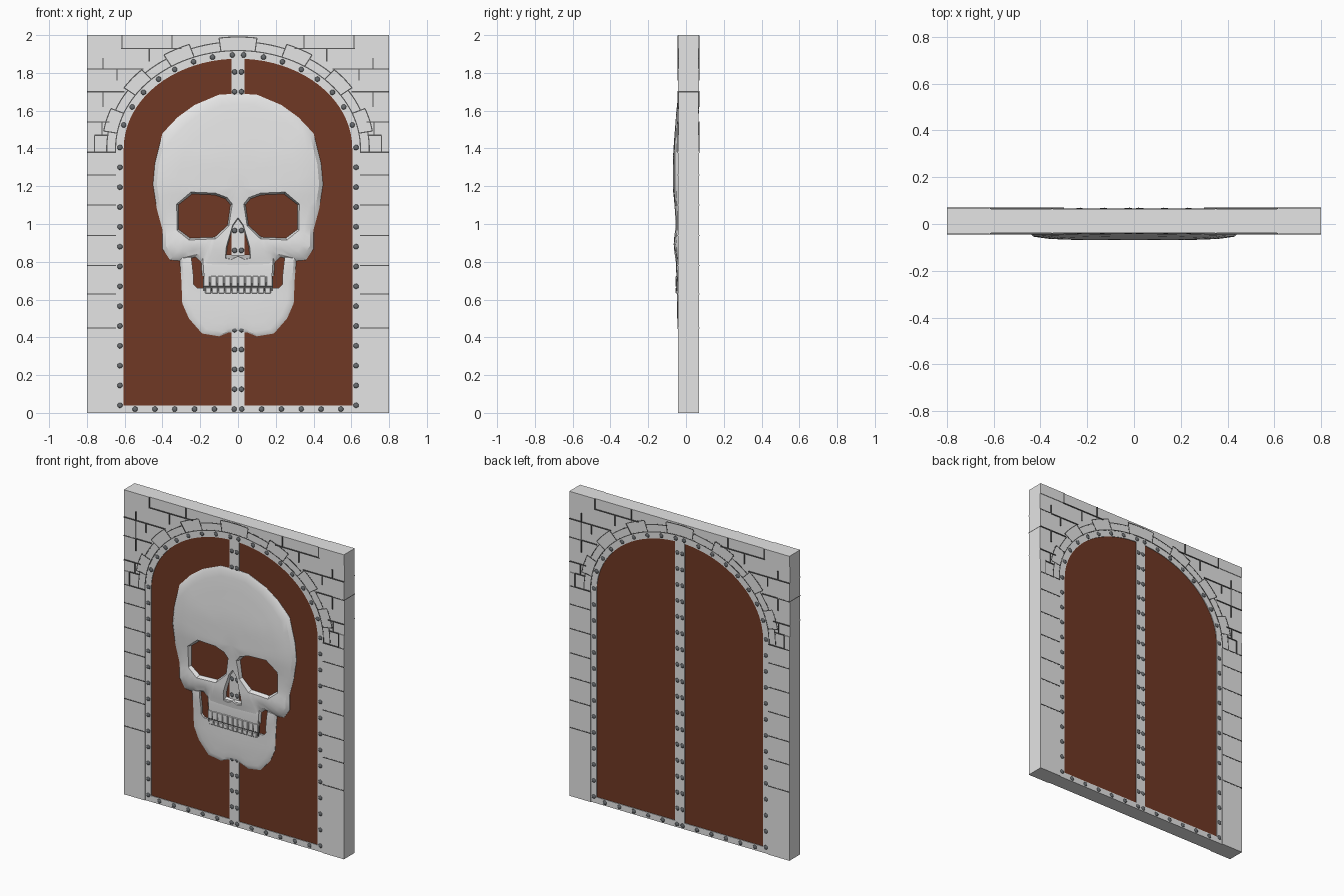
import bpy, bmesh, math
from mathutils import Vector, Matrix

cube = bpy.data.objects.get("Cube")
if cube:
    bpy.data.objects.remove(cube, do_unlink=True)


def material(name, rgb):
    m = bpy.data.materials.new(name)
    m.use_nodes = True
    m.diffuse_color = (*rgb, 1)
    m.node_tree.nodes["Principled BSDF"].inputs["Base Color"].default_value = (*rgb, 1)
    return m


STONE = material("pale stone", (0.78, 0.78, 0.78))
TRIM = material("pale metal trim", (0.78, 0.78, 0.78))
BONE = material("bone white", (0.8, 0.8, 0.8))
WOOD = material("dark red wood", (0.16, 0.04, 0.018))
IRON = material("dark iron", (0.14, 0.15, 0.16))
JOINT = material("dark joint", (0.1, 0.1, 0.1))


def finish(name, bm, mat, smooth=None):
    bmesh.ops.recalc_face_normals(bm, faces=bm.faces)
    me = bpy.data.meshes.new(name)
    bm.to_mesh(me)
    bm.free()
    ob = bpy.data.objects.new(name, me)
    bpy.context.collection.objects.link(ob)
    me.materials.append(mat)
    if smooth:
        shade(ob, smooth)
    return ob


def shade(ob, degrees):
    bpy.ops.object.select_all(action='DESELECT')
    ob.select_set(True)
    bpy.context.view_layer.objects.active = ob
    bpy.ops.object.shade_smooth_by_angle(angle=math.radians(degrees))


def add_box(bm, x0, x1, y0, y1, z0, z1):
    mid = Vector((x0 + x1, y0 + y1, z0 + z1)) / 2
    size = Matrix.Diagonal((x1 - x0, y1 - y0, z1 - z0, 1))
    bmesh.ops.create_cube(bm, size=1, matrix=Matrix.Translation(mid) @ size)


def prism(name, pts, y0, y1, mat, front_scale=1):
    """Extrude an xz outline along y; the front end may be wider."""
    bm = bmesh.new()
    c = sum((Vector(p) for p in pts), Vector((0, 0))) / len(pts)
    loops = []
    for y, s in ((y0, front_scale), (y1, 1)):
        scaled = [c + (Vector(p) - c) * s for p in pts]
        loops.append([bm.verts.new((p.x, y, p.y)) for p in scaled])
    for loop in loops:
        bm.faces.new(loop)
    for i in range(len(pts)):
        j = (i + 1) % len(pts)
        bm.faces.new((loops[0][i], loops[0][j], loops[1][j], loops[1][i]))
    return finish(name, bm, mat)


def cut(ob, cutter):
    mod = ob.modifiers.new("cut", 'BOOLEAN')
    mod.operation, mod.solver, mod.object = 'DIFFERENCE', 'EXACT', cutter
    bpy.context.view_layer.update()
    dg = bpy.context.evaluated_depsgraph_get()
    me = bpy.data.meshes.new_from_object(ob.evaluated_get(dg))
    ob.modifiers.clear()
    ob.data = me
    bpy.data.objects.remove(cutter, do_unlink=True)


SPRING = 1.4


def on_arch(t, off=0):
    return ((0.645 + off) * math.cos(t), SPRING + (0.515 + off) * math.sin(t))


def arch(off, bottom, steps=40):
    pts = [on_arch(math.pi * i / steps, off) for i in range(steps + 1)]
    return [(pts[0][0], bottom)] + pts + [(pts[-1][0], bottom)]


# Wall with arched opening
bm = bmesh.new()
add_box(bm, -0.8, 0.8, -0.039, 0.065, 0, 2)
wall = finish("stone_wall", bm, STONE)
cut(wall, prism("opening_cutter", arch(0, -0.1), -0.2, 0.2, STONE))

# Raised jambs and corner stones
bm = bmesh.new()
for s in (-1, 1):
    for inner, z0, z1 in ((0.645, 0, 1.38), (0.615, 1.93, 2), (0.76, 1.38, 1.47), (0.715, 1.7, 1.82)):
        add_box(bm, min(s * inner, s * 0.8), max(s * inner, s * 0.8), -0.043, 0.069, z0, z1)
finish("raised_stones", bm, STONE)

# Stone joints, running through to the back
bm = bmesh.new()


def joint(p, q, proud=0.0):
    p, q = Vector(p), Vector(q)
    d = q - p
    m = (p + q) / 2
    mat = (Matrix.Translation((m.x, 0.013, m.y)) @ Matrix.Rotation(-math.atan2(d.y, d.x), 4, 'Y')
           @ Matrix.Diagonal((d.length, 0.106 + proud, 0.006, 1)))
    bmesh.ops.create_cube(bm, size=1, matrix=mat)


LEVEL = ((1.93, 0.3, 0.62), (1.82, 0.5, 0.8), (1.7, 0.6, 0.8), (1.54, 0.68, 0.8), (1.47, 0.69, 0.76))
UPRIGHT = ((0.615, 1.93, 2), (0.35, 1.93, 2), (0.47, 1.86, 1.93), (0.64, 1.76, 1.82),
           (0.715, 1.82, 1.88), (0.715, 1.62, 1.7), (0.72, 1.47, 1.54), (0.76, 1.38, 1.47))
BREAKS = [math.radians(a) for a in (-2, 9, 21, 33, 45, 57, 69, 82)]
for s in (-1, 1):
    for z, x0, x1 in LEVEL:
        joint((s * x0, z), (s * x1, z), 0.009)
    for x, z0, z1 in UPRIGHT:
        joint((s * x, z0), (s * x, z1 - 0.001), 0.009)
    for z in (0.45, 0.63, 0.78, 0.94, 1.1, 1.26, 1.38):
        joint((s * 0.647, z), (s * 0.799, z), 0.009)
    # Arch stones with alternating lengths
    for i, a in enumerate(BREAKS):
        b = BREAKS[i + 1] if i < len(BREAKS) - 1 else math.pi / 2
        off = 0.05 if i % 2 == 0 else 0.075
        x, z = on_arch(a, 0.003)
        x2, z2 = on_arch(a, 0.075 if i else 0.05)
        joint((s * x, z), (s * x2, z2))
        for k in range(4):
            for o in (0.003, off):
                p, q = (on_arch(a + (b - a) * (k + e) / 4, o) for e in (0, 1))
                joint((s * p[0], p[1]), (s * q[0], q[1]))
finish("stone_joints", bm, JOINT)

# Door leaf, frame and centre strip
prism("door_panel", arch(-0.02, 0.01), -0.034, 0.06, WOOD)
frame = prism("door_frame", arch(0, 0), -0.038, 0.064, TRIM)
cut(frame, prism("frame_cutter", arch(-0.04, 0.04), -0.2, 0.2, TRIM))
bm = bmesh.new()
add_box(bm, -0.035, 0.035, -0.038, 0.064, 0.02, 1.89)
finish("centre_strip", bm, TRIM)

# Rivets on both faces
spots = [(s * 0.625, 0.04 + 0.105 * i) for s in (-1, 1) for i in range(14)]
spots += [(s * (0.02 + 0.105 * i), 0.02) for s in (-1, 1) for i in range(6)]
spots += [(s * 0.018, 0.125 + 0.105 * i) for s in (-1, 1) for i in range(17)]
for x in (0.03, 0.135, 0.235, 0.335, 0.42, 0.5, 0.56, 0.605):
    z = SPRING + 0.495 * math.sqrt(1 - (x / 0.625) ** 2)
    spots += [(x, z), (-x, z)]
bm = bmesh.new()
for x, z in spots:
    for y in (-0.038, 0.064):
        bmesh.ops.create_icosphere(bm, subdivisions=2, radius=0.014, matrix=Matrix.Translation((x, y, z))
                                   @ Matrix.Diagonal((1, 0.4, 1, 1)))
finish("rivets", bm, IRON, 60)


# Skull relief: outline shrunk in rings, raised by a height profile
def ramp(table, v):
    for (a, p), (b, q) in zip(table, table[1:]):
        if v <= b:
            return p + (q - p) * max(0, (v - a) / (b - a))
    return table[-1][1]


RELIEF = ((0.4, 0.01), (0.55, 0.014), (0.66, 0.014), (0.72, 0.018), (0.8, 0.022), (0.89, 0.033),
          (0.97, 0.02), (1.08, 0.022), (1.18, 0.033), (1.35, 0.033), (1.6, 0.018), (1.7, 0.012))
EDGE = ((0, 1), (0.5, 1), (0.8, 0.85), (0.955, 0.55), (1, 0))


def relief(name, half, centre, low):
    pts = half + [(-x, z) for x, z in reversed(half) if x > 0]
    pts = [Vector(p) for p in pts]
    pts = [a.lerp(b, f) for a, b in zip(pts, pts[1:] + pts[:1]) for f in (0, 0.5)]
    c = Vector(centre)
    bm = bmesh.new()
    rings = []
    for s in (None, 1, 0.955, 0.88, 0.8, 0.7, 0.6, 0.45, 0.3, 0.15):
        ring = []
        for p in pts:
            q = c + (p - c) * (s or 1)
            y = -0.03 if s is None else -0.036 - low * ramp(RELIEF, q.y) * ramp(EDGE, s)
            ring.append(bm.verts.new((q.x, y, q.y)))
        rings.append(ring)
    n = len(pts)
    for a, b in zip(rings, rings[1:]):
        for i in range(n):
            bm.faces.new((a[i], a[(i + 1) % n], b[(i + 1) % n], b[i]))
    bm.faces.new(rings[0])
    tip = bm.verts.new((c.x, -0.036 - low * ramp(RELIEF, c.y), c.y))
    for i in range(n):
        bm.faces.new((rings[-1][i], rings[-1][(i + 1) % n], tip))
    return finish(name, bm, BONE)


skull = relief("skull", [(0, 1.69), (0.1, 1.685), (0.23, 1.63), (0.32, 1.565), (0.4, 1.48), (0.44, 1.32),
                         (0.45, 1.21), (0.43, 1.08), (0.4, 0.97), (0.4, 0.87), (0.36, 0.81), (0.31, 0.805),
                         (0.225, 0.825), (0.195, 0.8), (0.19, 0.725), (0, 0.715)], (0, 1.2), 1)
EYE = [(0.045, 1.1), (0.07, 1.13), (0.125, 1.15), (0.24, 1.155), (0.31, 1.1), (0.31, 0.975),
       (0.25, 0.93), (0.125, 0.935), (0.06, 0.995)]
NOSE = [(0, 1.02), (0.025, 0.985), (0.055, 0.88), (0.06, 0.825), (0.03, 0.82), (0, 0.835)]
for s in (-1, 1):
    cut(skull, prism("eye_cutter", [(s * x, z) for x, z in EYE], -0.075, -0.02, BONE, 1.16))
nose = NOSE + [(-x, z) for x, z in reversed(NOSE) if x > 0]
cut(skull, prism("nose_cutter", nose, -0.075, -0.02, BONE, 1.16))
shade(skull, 25)

# Lower jaw with gaps beside the teeth
jaw = relief("lower_jaw", [(0, 0.835), (0.2, 0.835), (0.31, 0.83), (0.3, 0.7), (0.295, 0.58), (0.26, 0.5),
                           (0.19, 0.42), (0.1, 0.405), (0.05, 0.425), (0, 0.43)], (0, 0.62), 0.85)
GAP = [(0.18, 0.85), (0.25, 0.85), (0.235, 0.72), (0.235, 0.68), (0.215, 0.66), (0.18, 0.66)]
for s in (-1, 1):
    cut(jaw, prism("gap_cutter", [(s * x, z) for x, z in GAP], -0.075, -0.02, BONE))
shade(jaw, 25)

# Teeth in front of a dark gum line
bm = bmesh.new()
add_box(bm, -0.185, 0.185, -0.04, -0.0495, 0.645, 0.71)
finish("mouth_gap", bm, JOINT)
bm = bmesh.new()
for count, step, z0, z1 in ((10, 0.037, 0.668, 0.725), (10, 0.035, 0.632, 0.664)):
    for i in range(count):
        x = (i - (count - 1) / 2) * step
        back = 0.004 * (x / 0.18) ** 2
        add_box(bm, x - step * 0.46, x + step * 0.46, -0.056 + back, -0.036, z0, z1)
bmesh.ops.bevel(bm, geom=bm.edges[:], offset=0.004, segments=1, affect='EDGES')
finish("teeth", bm, BONE)
